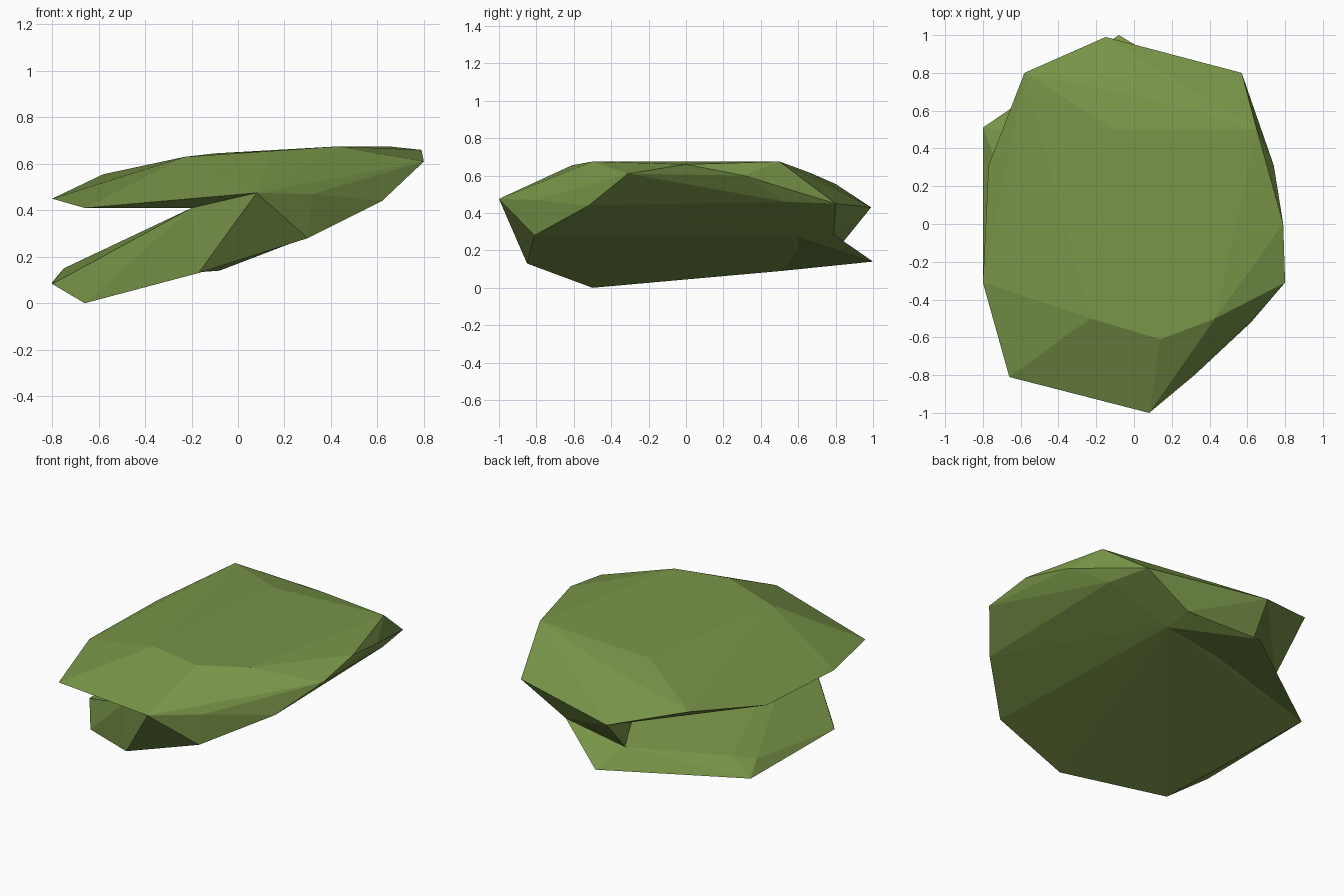
import bpy, bmesh

if "Cube" in bpy.data.objects:
    bpy.data.objects.remove(bpy.data.objects["Cube"])

green = bpy.data.materials.new("leaf green")
green.diffuse_color = (0.19, 0.30, 0.065, 1)
green.use_nodes = True
green.node_tree.nodes["Principled BSDF"].inputs["Base Color"].default_value = green.diffuse_color


def hull(name, points):
    """Faceted solid wrapped around a few corner points."""
    bm = bmesh.new()
    for p in points:
        bm.verts.new(p)
    res = bmesh.ops.convex_hull(bm, input=bm.verts)
    junk = {v for v in res["geom_interior"] + res["geom_unused"] if isinstance(v, bmesh.types.BMVert)}
    bmesh.ops.delete(bm, geom=list(junk), context='VERTS')
    bmesh.ops.recalc_face_normals(bm, faces=bm.faces)
    mesh = bpy.data.meshes.new(name)
    bm.to_mesh(mesh)
    bm.free()
    mesh.materials.append(green)
    ob = bpy.data.objects.new(name, mesh)
    bpy.context.collection.objects.link(ob)
    return ob


# corners shared by neighbouring lobes
FRONT_TIP, FRONT_SIDE = (.08, -1, .475), (.32, -.80, .47)
FRONT_CLEFT, BACK_CLEFT = (-.20, -.83, .41), (-.17, .84, .245)
BACK_TIP, BACK_SIDE = (-.15, .99, .43), (.57, .80, .45)
LEFT_TIP, LEFT_RIM = (-.80, .51, .09), (-.65, .48, .18)
RIGHT_TIP, RIGHT_LOW = (.80, -.31, .61), (.62, -.52, .44)
SIDE_IN, UNDER_IN, BELOW = (.62, .53, .46), (.36, .20, .335), (-.12, .50, .23)
HINGE_LOW, HINGE_BACK = (.26, .60, .27), (.27, .79, .285)
FLAP_TIP, CORE = (-.08, 1, .14), (-.20, .35, .28)

# upper lobe: rim, then crown
upper = hull("folded_pad", [
    (-.66, -.81, .41), (-.80, -.31, .45), (-.77, .31, .46), (-.58, .80, .555),
    BACK_TIP, BACK_SIDE, (.74, .31, .60), (.79, 0, .66), RIGHT_TIP, RIGHT_LOW,
    FRONT_SIDE, FRONT_TIP, FRONT_CLEFT, SIDE_IN,
    (.14, -.61, .655), (.43, -.50, .675), (-.23, -.50, .63), (.65, .50, .675),
    (-.10, .50, .645), (.15, .65, .62)])

# lower lobe: slopes from the open left side up to the hinge on the right
lower = hull("lower_lobe", [
    (-.66, -.50, 0), (-.80, -.31, .083), LEFT_TIP, (-.75, .38, .15), LEFT_RIM,
    (-.17, -.85, .13), (.30, -.81, .28), RIGHT_LOW, RIGHT_TIP,
    FRONT_TIP, FRONT_SIDE, FRONT_CLEFT, BACK_CLEFT, BELOW,
    HINGE_LOW, UNDER_IN, SIDE_IN, (.66, 0, .50)])

# pointed flap at the back of the lower lobe, in two wedges
flap_left = hull("flap_left", [FLAP_TIP, LEFT_TIP, LEFT_RIM, BACK_CLEFT, BELOW, CORE])
flap_right = hull("flap_right", [FLAP_TIP, HINGE_BACK, HINGE_LOW, BACK_CLEFT, BELOW, CORE])

# web joining both lobes at the back
web = hull("back_web", [
    BACK_CLEFT, BACK_TIP, BACK_SIDE, HINGE_BACK, HINGE_LOW,
    SIDE_IN, UNDER_IN, (-.05, .50, .46), (.20, .30, .52)])

# fuse everything into one skin
bpy.context.view_layer.objects.active = upper
for part in (lower, flap_left, flap_right, web):
    mod = upper.modifiers.new("fuse", 'BOOLEAN')
    mod.operation = 'UNION'
    mod.solver = 'EXACT'
    mod.object = part
    bpy.ops.object.modifier_apply(modifier=mod.name)
    bpy.data.objects.remove(part)
